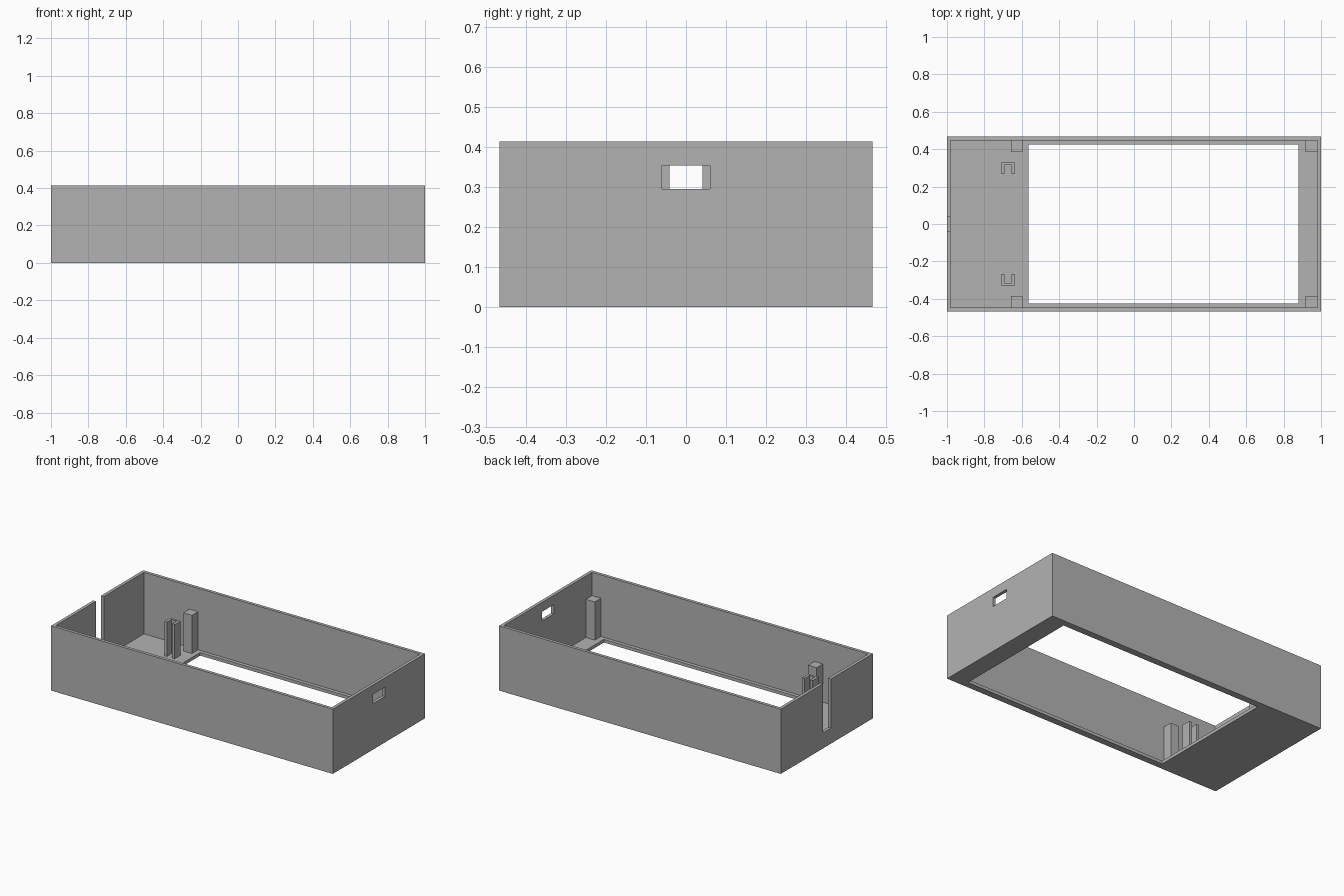
import bpy

cube = bpy.data.objects.get("Cube")
if cube:
    bpy.data.objects.remove(cube, do_unlink=True)

# Overall dimensions
HX, HY, H = 1.0, 0.467, 0.415
WALL, FLOOR = 0.02, 0.02
IX, IY = HX - WALL, HY - WALL
OVER = 0.05

grey = bpy.data.materials.new("plain grey")
grey.use_nodes = True
colour = (0.45, 0.45, 0.45, 1)
grey.diffuse_color = colour
grey.node_tree.nodes["Principled BSDF"].inputs["Base Color"].default_value = colour


def box(name, x, y, z):
    """Axis-aligned box from three (low, high) ranges."""
    verts = [(a, b, c) for a in x for b in y for c in z]
    faces = [(0, 1, 3, 2), (4, 6, 7, 5), (0, 4, 5, 1),
             (2, 3, 7, 6), (0, 2, 6, 4), (1, 5, 7, 3)]
    mesh = bpy.data.meshes.new(name)
    mesh.from_pydata(verts, [], faces)
    mesh.materials.append(grey)
    obj = bpy.data.objects.new(name, mesh)
    bpy.context.collection.objects.link(obj)
    return obj


def cut(target, *ranges):
    """Cut a box-shaped hole out of the target."""
    cutter = box("cutter", *ranges)
    cutter.hide_render = True
    mod = target.modifiers.new("cut", "BOOLEAN")
    mod.operation, mod.solver, mod.object = "DIFFERENCE", "EXACT", cutter
    bpy.context.view_layer.objects.active = target
    bpy.ops.object.modifier_apply(modifier=mod.name)
    bpy.data.objects.remove(cutter, do_unlink=True)


# Open tray with screen window, side port and cable slot
case = box("case_shell", (-HX, HX), (-HY, HY), (0, H))
cut(case, (-IX, IX), (-IY, IY), (FLOOR, H + OVER))
cut(case, (-0.565, 0.88), (-0.424, 0.424), (-OVER, FLOOR + OVER))
cut(case, (IX - OVER, HX + OVER), (-0.06, 0.06), (0.295, 0.355))
cut(case, (-HX - OVER, -IX + OVER), (-0.041, 0.041), (0.1, H + OVER))

for side, s in (("left", 1), ("right", -1)):
    def span(a, b):
        return tuple(sorted((s * a, s * b)))

    # Corner posts that carry the screen
    if s:
        for end, x in (("inner", (-0.658, -0.597)), ("outer", (0.917, IX))):
            box(f"{end}_post_{'back' if s > 0 else 'front'}",
                x, span(0.385, IY), (FLOOR, 0.265))

    # U-shaped clip opening towards the middle
    clip = box(f"board_clip_{'back' if s > 0 else 'front'}",
               (-0.71, -0.637), span(0.268, 0.328), (FLOOR, 0.24))
    cut(clip, (-0.692, -0.655), span(0.2, 0.316), (-OVER, H))
